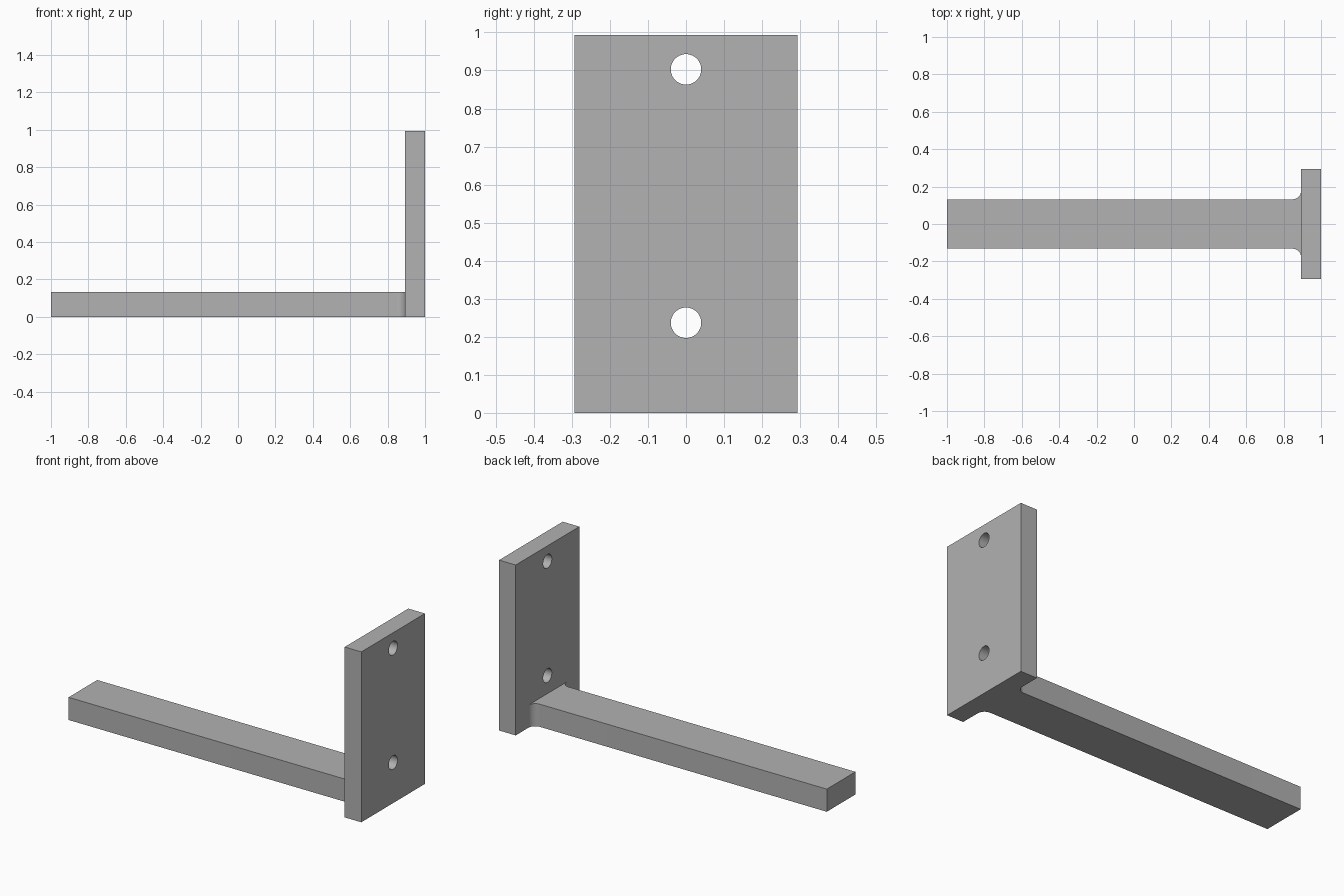
import bpy
import bmesh
from math import sin, cos, pi

cube = bpy.data.objects.get("Cube")
if cube:
    bpy.data.objects.remove(cube, do_unlink=True)

PLATE_X = 0.893     # inner face of the plate
PLATE_HALF = 0.293
PLATE_TOP = 0.993
ARM_HALF = 0.132
ARM_TOP = 0.132
FILLET = 0.045
HOLE_RADIUS = 0.04

grey = bpy.data.materials.new("plain grey")
grey.use_nodes = True
colour = (0.445, 0.445, 0.445, 1)
grey.diffuse_color = colour
grey.node_tree.nodes["Principled BSDF"].inputs["Base Color"].default_value = colour


def prism(name, outline, height):
    """Extrude an outline in the xy plane upwards from the ground."""
    bm = bmesh.new()
    face = bm.faces.new([bm.verts.new((x, y, 0)) for x, y in outline])
    result = bmesh.ops.extrude_face_region(bm, geom=[face])
    verts = [v for v in result["geom"] if isinstance(v, bmesh.types.BMVert)]
    bmesh.ops.translate(bm, verts=verts, vec=(0, 0, height))
    bmesh.ops.recalc_face_normals(bm, faces=bm.faces)
    mesh = bpy.data.meshes.new(name)
    bm.to_mesh(mesh)
    bm.free()
    mesh.materials.append(grey)
    obj = bpy.data.objects.new(name, mesh)
    bpy.context.collection.objects.link(obj)
    return obj


def select_only(obj):
    bpy.ops.object.select_all(action="DESELECT")
    obj.select_set(True)
    bpy.context.view_layer.objects.active = obj


# Mounting plate
plate = prism("mounting_plate",
              [(PLATE_X, -PLATE_HALF), (1, -PLATE_HALF),
               (1, PLATE_HALF), (PLATE_X, PLATE_HALF)], PLATE_TOP)

# Two screw holes through the plate
for z in (0.237, 0.903):
    bpy.ops.mesh.primitive_cylinder_add(
        vertices=48, radius=HOLE_RADIUS, depth=0.4,
        location=((PLATE_X + 1) / 2, 0, z), rotation=(0, pi / 2, 0))
    cutter = bpy.context.object
    cutter.name = "hole_cutter"
    cutter.hide_render = True
    cutter.data.materials.append(grey)
    select_only(plate)
    mod = plate.modifiers.new("screw_hole", "BOOLEAN")
    mod.operation = "DIFFERENCE"
    mod.solver = "EXACT"
    mod.object = cutter
    bpy.ops.object.modifier_apply(modifier=mod.name)
    bpy.data.objects.remove(cutter, do_unlink=True)

# Support arm, flaring into the plate with a concave fillet on each side
steps = 12
side = [(-1, ARM_HALF)]
for i in range(steps + 1):
    a = pi / 2 * i / steps
    side.append((PLATE_X - FILLET + FILLET * sin(a),
                 ARM_HALF + FILLET - FILLET * cos(a)))
arm = prism("support_arm", side + [(x, -y) for x, y in reversed(side)], ARM_TOP)

for obj in (plate, arm):
    select_only(obj)
    bpy.ops.object.shade_smooth_by_angle(angle=pi / 6)
